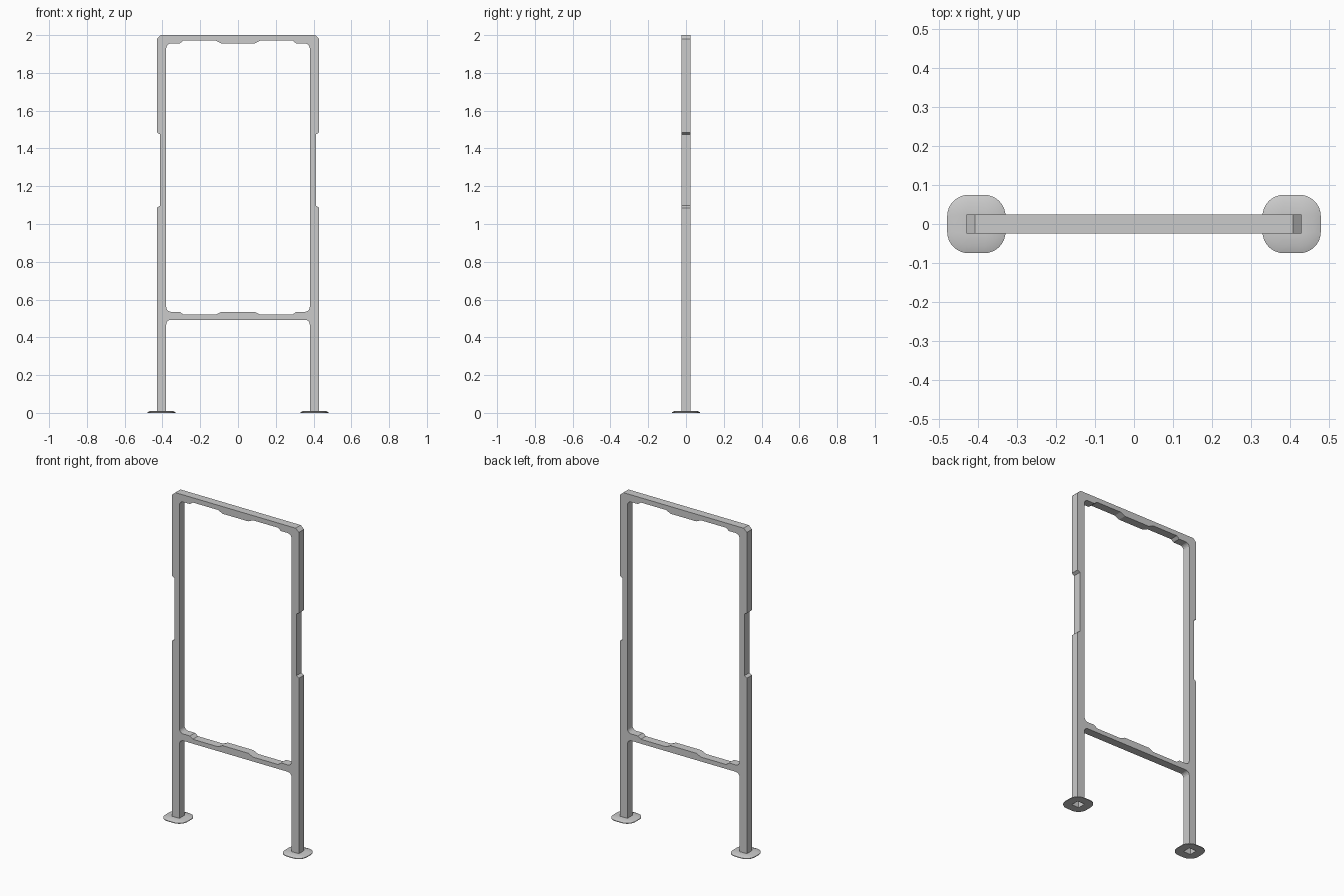
import bpy, bmesh, math

cube = bpy.data.objects.get("Cube")
if cube:
    bpy.data.objects.remove(cube, do_unlink=True)

# Single grey metal colour
metal = bpy.data.materials.new("grey_metal")
metal.use_nodes = True
grey = (0.6, 0.6, 0.6, 1)
metal.diffuse_color = grey
metal.node_tree.nodes["Principled BSDF"].inputs["Base Color"].default_value = grey

OUT, INN, DEPTH = 0.43, 0.38, 0.025     # leg outer x, inner x, half depth
FOOT_X = (OUT + INN) / 2


def finish(bm, name):
    """Turn a half model into an object mirrored across x."""
    mesh = bpy.data.meshes.new(name)
    bm.to_mesh(mesh)
    bm.free()
    mesh.materials.append(metal)
    obj = bpy.data.objects.new(name, mesh)
    bpy.context.collection.objects.link(obj)
    mirror = obj.modifiers.new("mirror", 'MIRROR')
    mirror.use_clip = True
    return obj


def fillet(z, side, r=0.026, steps=5):
    """Inner corner arc from bar to leg; side is the direction the opening lies in."""
    pts = []
    for i in range(steps + 1):
        a = math.pi / 2 * i / steps
        pts.append((INN - r + r * math.sin(a), z + side * r * (1 - math.cos(a))))
    return pts


def padded_edge(z, side, cut=0.015):
    """Bar edge from centre to leg, with a shallow recess between two pads."""
    low = z - side * cut
    return [(0, z), (0.087, z), (0.118, low), (0.289, low), (0.308, z)] + fillet(z, side)


# Frame: outer edge with chamfered corner and side notch, then inner edges
outer = [(0, 2), (0.408, 2), (OUT, 1.98),
         (OUT, 1.485), (0.413, 1.475), (0.413, 1.097), (OUT, 1.086),
         (OUT, 0), (INN, 0)]
profile = (outer + fillet(0.493, -1)[::-1] + [(0, 0.493)]
           + padded_edge(0.535, 1) + padded_edge(1.956, -1)[::-1])

bm = bmesh.new()
face = bm.faces.new([bm.verts.new((x, -DEPTH, z)) for x, z in profile])
ext = bmesh.ops.extrude_face_region(bm, geom=[face])
bmesh.ops.translate(bm, vec=(0, 2 * DEPTH, 0),
                    verts=[g for g in ext["geom"] if isinstance(g, bmesh.types.BMVert)])
bmesh.ops.recalc_face_normals(bm, faces=bm.faces)
# Open the mirror seam and the hollow leg bottoms
ends = [f for f in bm.faces
        if all(abs(v.co.x) < 1e-5 for v in f.verts) or all(abs(v.co.z) < 1e-5 for v in f.verts)]
bmesh.ops.delete(bm, geom=ends, context='FACES')
finish(bm, "frame")


def rounded_square(bm, half, radius, z, steps=8):
    """Ring of vertices around a rounded square centred on the leg."""
    ring = []
    for corner in range(4):
        mid = math.pi / 4 + corner * math.pi / 2
        cx = math.copysign(half - radius, math.cos(mid))
        cy = math.copysign(half - radius, math.sin(mid))
        for i in range(steps + 1):
            a = (corner + i / steps) * math.pi / 2
            ring.append(bm.verts.new((FOOT_X + cx + radius * math.cos(a),
                                      cy + radius * math.sin(a), z)))
    return ring


# Feet: thin rounded plates with a square opening under the hollow leg
bm = bmesh.new()
rings = [rounded_square(bm, *r) for r in
         [(DEPTH, 0, 0), (0.075, 0.055, 0), (0.075, 0.055, 0.004),
          (0.056, 0.036, 0.011), (DEPTH, 0, 0.011)]]
for a, b in zip(rings, rings[1:]):
    for i in range(len(a)):
        j = (i + 1) % len(a)
        bm.faces.new((a[i], a[j], b[j], b[i]))
bmesh.ops.remove_doubles(bm, verts=bm.verts, dist=1e-5)
bmesh.ops.recalc_face_normals(bm, faces=bm.faces)
# Ensure the underside points down
bm.normal_update()
if min(bm.faces, key=lambda f: f.calc_center_median().z).normal.z > 0:
    bmesh.ops.reverse_faces(bm, faces=bm.faces)
feet = finish(bm, "feet")

bpy.ops.object.select_all(action='DESELECT')
feet.select_set(True)
bpy.context.view_layer.objects.active = feet
bpy.ops.object.shade_smooth_by_angle(angle=math.radians(30))
